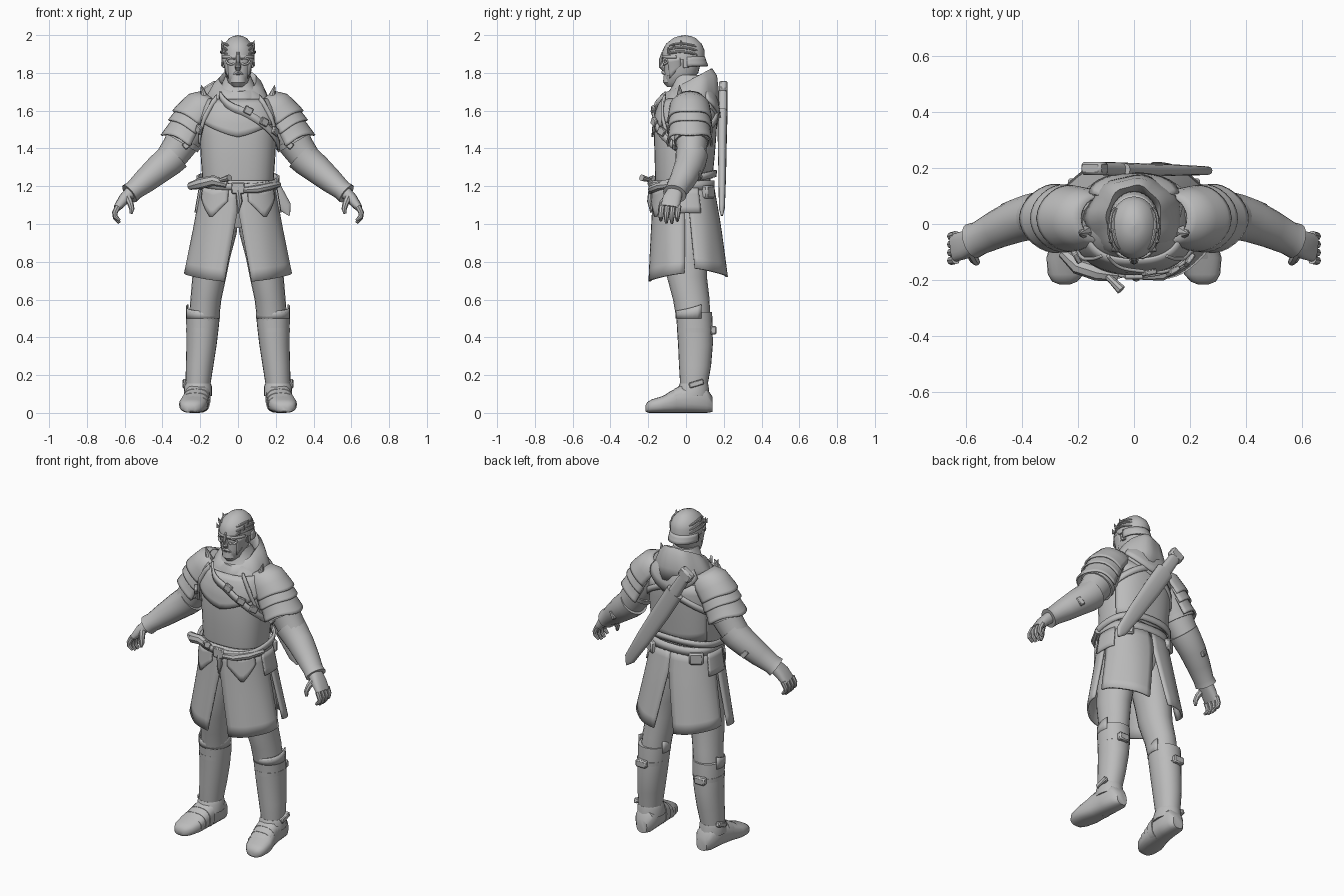
import bpy, bmesh, math
from mathutils import Vector, Matrix, Euler

old = bpy.data.objects.get("Cube")
if old:
    bpy.data.objects.remove(old, do_unlink=True)

grey = bpy.data.materials.new("plain_grey")
grey.use_nodes = True
tone = (0.5, 0.5, 0.5, 1)
grey.diffuse_color = tone
grey.node_tree.nodes["Principled BSDF"].inputs["Base Color"].default_value = tone
parts = []
Y, Z = Vector((0, 1, 0)), Vector((0, 0, 1))


def finish(name, bm, thick=0):
    bmesh.ops.remove_doubles(bm, verts=bm.verts, dist=0.0002)
    bmesh.ops.recalc_face_normals(bm, faces=bm.faces)
    mesh = bpy.data.meshes.new(name)
    bm.to_mesh(mesh)
    bm.free()
    mesh.materials.append(grey)
    ob = bpy.data.objects.new(name, mesh)
    bpy.context.collection.objects.link(ob)
    if thick:
        mod = ob.modifiers.new("thickness", "SOLIDIFY")
        mod.thickness, mod.offset = thick, 0
    parts.append(ob)


def spow(v, p):
    return math.copysign(abs(v) ** (2 / p), v)


def loft(name, rings, axis=None, p=2, n=20, s=1):
    """Skin rings (x, y, z, half width, half depth) along a path."""
    bm = bmesh.new()
    pts = [Vector(r[:3]) for r in rings]
    run = axis or (pts[-1] - pts[0]).normalized()
    ref = Z if abs(run.dot(Y)) > 0.7 else Y
    loops = []
    for i, r in enumerate(rings):
        t = axis or (pts[min(i + 1, len(pts) - 1)] - pts[max(i - 1, 0)]).normalized()
        u = (ref - t * t.dot(ref)).normalized()
        v = t.cross(u)
        loop = []
        for k in range(n):
            a = math.tau * k / n
            co = pts[i] + v * r[3] * spow(math.cos(a), p) + u * r[4] * spow(math.sin(a), p)
            loop.append(bm.verts.new((co.x * s, co.y, co.z)))
        loops.append(loop)
    for lo, hi in zip(loops, loops[1:]):
        for k in range(n):
            j = (k + 1) % n
            bm.faces.new((lo[k], lo[j], hi[j], hi[k]))
    bm.faces.new(loops[0])
    bm.faces.new(loops[-1])
    finish(name, bm)


def tube(name, pts, radii, s=1, n=8):
    loft(name, [(*q, r, r) for q, r in zip(pts, radii)], n=n, s=s)


def sheet(name, f, nu=16, nv=4, thick=0.01, s=1):
    """Thin plate from a function of u, v in 0..1."""
    bm = bmesh.new()
    grid = []
    for i in range(nu + 1):
        row = [f(i / nu, j / nv) for j in range(nv + 1)]
        grid.append([bm.verts.new((c[0] * s, c[1], c[2])) for c in row])
    for i in range(nu):
        for j in range(nv):
            bm.faces.new((grid[i][j], grid[i + 1][j], grid[i + 1][j + 1], grid[i][j + 1]))
    finish(name, bm, thick)


def box(name, loc, size, rot=(0, 0, 0), s=1):
    bm = bmesh.new()
    turn = Euler((rot[0], rot[1] * s, rot[2] * s)).to_matrix().to_4x4()
    place = Matrix.Translation((loc[0] * s, loc[1], loc[2]))
    bmesh.ops.create_cube(bm, size=1, matrix=place @ turn @ Matrix.Diagonal((*size, 1)))
    bmesh.ops.bevel(bm, geom=bm.edges[:], offset=min(size) * 0.2, affect="EDGES")
    finish(name, bm)


def both(maker, name, *args, **kw):
    for s, side in ((1, "left_"), (-1, "right_")):
        maker(side + name, *args, s=s, **kw)


def mix(a, b, t):
    return a + (b - a) * t


def lerp_rows(table, z):
    for lo, hi in zip(table, table[1:]):
        if z <= hi[0]:
            t = max(0, (z - lo[0]) / (hi[0] - lo[0]))
            return [mix(a, b, t) for a, b in zip(lo, hi)]
    return table[-1]


def surf(table, z, deg, off=0, p=2.5):
    """Point on a body of rows (z, half width, half depth, centre y); 0 degrees is front."""
    _, rx, ry, cy = lerp_rows(table, z)
    a = math.radians(deg)
    return ((rx + off) * spow(math.sin(a), p), cy - (ry + off) * spow(math.cos(a), p), z)


def band(name, table, a0, z0, a1, z1, width, off=0.01, thick=0.012, nu=24, s=1):
    def f(u, v):
        z = mix(z0, z1, u)
        x, y, _ = surf(table, z, mix(a0, a1, u), off)
        return x, y, z + (v - 0.5) * width
    sheet(name, f, nu, 1, thick, s)


# Torso and breastplate
torso = [(0.98, .13, .1, .0), (1.1, .175, .14, -.01), (1.25, .19, .147, -.017), (1.35, .197, .153, -.013),
         (1.47, .203, .16, -.01), (1.56, .203, .158, -.003), (1.63, .185, .142, .005),
         (1.68, .145, .12, .015), (1.73, .09, .088, .015), (1.79, .065, .07, 0)]
loft("torso", [(0, cy, z, rx, ry) for z, rx, ry, cy in torso], axis=Z, p=2.5, n=32)
sheet("breastplate", lambda u, v: surf(torso, mix(1.46 + 0.09 * abs(2 * u - 1), 1.66, v), mix(-68, 68, u), 0.008), 20, 6)
sheet("backplate", lambda u, v: surf(torso, mix(1.24 + 0.03 * abs(2 * u - 1), 1.62, v), mix(115, 245, u), 0.006), 20, 6)

# Hood resting on the shoulders
cowl = [(.175, .148, .02, 1.62, .01), (.15, .14, .025, 1.685, .02), (.12, .126, .03, 1.74, .045),
        (.098, .112, .025, 1.757, .06), (.075, .09, .01, 1.72, .04)]


def cowl_point(u, v):
    rx, ry, cy, z, tilt = cowl[round(v * 4)]
    a = math.tau * u
    fold = 1 + 0.03 * math.sin(7 * a)
    return rx * math.sin(a) * fold, cy - ry * math.cos(a) * fold, z - tilt * math.cos(a)


sheet("hood_cowl", cowl_point, 36, 4, 0.014)
sheet("hood_drape", lambda u, v: surf(torso, mix(1.66 - 0.1 * (1 - abs(2 * u - 1)), 1.75, v), mix(125, 235, u), 0.022), 14, 4, 0.016)

# Head and face
face = [(1.73, .03, .035, -.065), (1.75, .053, .065, -.05), (1.80, .069, .09, -.025),
        (1.86, .077, .098, -.018), (1.92, .077, .095, -.015), (1.97, .05, .06, -.01)]
loft("head", [(0, cy, z, rx, ry) for z, rx, ry, cy in face], axis=Z, p=2.2, n=24)
tube("nose", [(0, -.108, 1.865), (0, -.128, 1.83), (0, -.112, 1.815)], (.01, .017, .012))
tube("moustache", [(-.04, -.092, 1.785), (0, -.118, 1.803), (.04, -.092, 1.785)], (.006, .013, .006))
loft("beard", [(0, -.075, 1.725, .022, .025), (0, -.075, 1.75, .045, .047), (0, -.073, 1.785, .045, .045)], axis=Z)
both(box, "ear", (.074, 0, 1.85), (.015, .03, .05))

# Helmet
dome = [(1.87, .088, .112, -.014), (1.92, .088, .111, -.013), (1.955, .074, .094, -.011),
        (1.985, .045, .058, -.008), (1.994, .027, .034, -.006), (2.0, .001, .001, -.005)]
loft("helmet_dome", [(0, cy, z, rx, ry) for z, rx, ry, cy in dome], axis=Z, p=2, n=28)
band("helmet_brow", dome, -75, 1.885, 75, 1.885, .016, -.003, .008)
sheet("neck_guard", lambda u, v: surf(dome, 1.87, mix(100, 260, u), .018 * (1 - v) * math.sin(math.pi * u) - .003, 2)[:2]
      + (mix(1.835, 1.885, v),), 16, 3)
both(sheet, "cheek_guard", lambda u, v: surf(dome, 1.87, mix(42, 85, u), -.018 * (1 - v) - .005)[:2]
     + (mix(1.77 + .06 * u, 1.88, v),), 6, 4)
both(sheet, "eye_guard", lambda u, v: (.036 + mix(.019, .03, v) * math.cos(math.tau * u),
     -.118 + .02 * math.cos(math.tau * u) ** 2, 1.862 + mix(.012, .022, v) * math.sin(math.tau * u)), 16, 1)
tube("nose_guard", [(0, -.12, 1.91), (0, -.132, 1.87), (0, -.136, 1.835)], (.008, .011, .006))
for k in range(3):
    arc = [surf(dome, 1.9 + .022 * k + .012 * math.sin(i / 2), 40 + 13 * i, .001, 2) for i in range(8)]
    both(tube, f"helmet_wing_{k + 1}", arc, [.004] + [.007] * 6 + [.003])
    root = surf(dome, 1.91 + .018 * k, 50 + 18 * k)
    tip = (root[0] + .01, root[1] - .004, root[2] + .028)
    both(tube, f"helmet_spike_{k + 1}", [root, tip], (.01, .001))

# Arms, bracers and hands
both(loft, "upper_arm", [(.17, .02, 1.62, .1, .1), (.22, .025, 1.56, .105, .1), (.27, .03, 1.48, .098, .09),
                         (.32, .03, 1.4, .086, .08), (.37, .025, 1.33, .078, .078)])
both(loft, "bracer", [(.335, .03, 1.365, .088, .086), (.37, .025, 1.33, .083, .082), (.42, .01, 1.29, .077, .077),
                      (.49, -.02, 1.23, .066, .068), (.55, -.05, 1.18, .053, .06), (.575, -.06, 1.16, .056, .064)])
both(loft, "arm_band", [(.285, .03, 1.455, .102, .094), (.3, .03, 1.43, .1, .092)])
both(box, "arm_buckle", (.27, -.065, 1.42), (.045, .02, .035), (0, .7, 0))
both(box, "bracer_buckle", (.45, .07, 1.26), (.03, .02, .05), (0, .7, -.4))
both(loft, "palm", [(.57, -.06, 1.165, .034, .042), (.605, -.075, 1.13, .03, .05), (.64, -.085, 1.085, .02, .05)], p=2.6)
for k in range(4):
    y = -.04 - .029 * k
    drop = .012 * abs(k - 1.4)
    both(tube, f"finger_{k + 1}", [(.635, y, 1.095), (.652, y - .004, 1.06), (.65, y - .006, 1.03 + drop / 2), (.628, y - .006, 1.0 + drop)],
         (.016, .015, .013, .008))
both(tube, "thumb", [(.585, -.095, 1.145), (.57, -.125, 1.11), (.562, -.135, 1.08), (.566, -.138, 1.055)], (.02, .017, .014, .008))


# Layered shoulder plates
def plate(name, rows, wave=0, s=1):
    def f(u, v):
        i = min(int(v * (len(rows) - 1)), len(rows) - 2)
        cx, cz, r = [mix(a, b, v * (len(rows) - 1) - i) for a, b in zip(rows[i], rows[i + 1])]
        a = math.radians(mix(-105, 105, u))
        sag = wave * v * math.cos(a) ** 3
        return (cx + .8 * r * math.cos(a) + sag * .5, .02 + .9 * r * math.sin(a), cz + .6 * r * math.cos(a) - sag)
    sheet(name, f, 18, 6, 0.01, s)


both(plate, "shoulder_cap", [(.12, 1.65, .085), (.165, 1.625, .112), (.215, 1.565, .124), (.23, 1.545, .127)], .025)
both(plate, "shoulder_middle", [(.2, 1.575, .112), (.235, 1.52, .124), (.25, 1.495, .13)], .025)
both(plate, "shoulder_lower", [(.23, 1.52, .113), (.262, 1.465, .122), (.28, 1.43, .132)], .04)
both(tube, "shoulder_point", [(.175, -.03, 1.66), (.195, -.035, 1.735)], (.025, .002))

# Chest straps and buckles
band("front_baldric", torso, -30, 1.68, 80, 1.41, .045, .02)
band("back_baldric", torso, 80, 1.41, 210, 1.66, .04, .015)
band("back_cross_strap", torso, 135, 1.64, 265, 1.42, .04, .012)
both(band, "shoulder_strap", torso, 35, 1.66, 68, 1.45, .05, .016)
for k, (a, z) in enumerate([(10, 1.6), (32, 1.54), (-60, 1.5), (55, 1.49)]):
    box(f"strap_buckle_{k + 1}", surf(torso, z, a, .028), (.045, .02, .04), (0, .5, math.radians(a)))

# Belts and hanging gear
band("main_belt", torso, 0, 1.205, 360, 1.205, .05, .014, .016, 40)
sheet("loose_belt", lambda u, v: surf(torso, 1.215 - .035 * math.cos(math.tau * u) + .035 * v, 360 * u, .024), 40, 1, .014)
box("belt_buckle", (0, -.185, 1.19), (.07, .025, .06))
tube("belt_roll", [(-.255, -.1, 1.2), (-.2, -.15, 1.215), (-.13, -.175, 1.23), (-.06, -.185, 1.21)], (.02, .03, .028, .018))
tube("knife_grip", [(-.12, -.16, 1.22), (-.08, -.2, 1.235), (-.045, -.235, 1.245)], (.014, .013, .018))
tube("belt_knot", [(.03, -.185, 1.18), (.1, -.18, 1.185), (.17, -.14, 1.2), (.215, -.06, 1.21)], (.015, .022, .022, .016))
tube("belt_tail", [(0, -.185, 1.18), (.008, -.19, 1.12), (0, -.185, 1.06)], (.014, .016, .004))
both(box, "belt_pouch", (.15, .115, 1.17), (.08, .045, .07), (0, 0, -.6))

# Four-panel split skirt and hip flaps
skirt = [(.68, .29, .21, .014), (1.0, .226, .178, .0), (1.2, .192, .155, -.012)]


def panel(name, start, end, gap, low, s=1):
    def f(u, v):
        z = mix(low + .045 * u, 1.2, v)
        slit = max(0, min(1, (1.07 - z) / .36))
        deg = mix(start + gap * slit, end - gap * .3 * slit, u)
        return surf(skirt, z, deg, .004 * math.sin(9 * u) * (1 - v))
    sheet(name, f, 14, 8, 0.012, s)


both(panel, "front_skirt", 0, 90, 10, .695)
both(panel, "back_skirt", 180, 94, -10, .72)
both(sheet, "hip_flap", lambda u, v: surf(skirt, mix(1.03 + .1 * abs(2 * u - .9), 1.19, v), mix(10, 62, u), .01), 10, 4, .01)
both(sheet, "side_flap", lambda u, v: surf(skirt, mix(1.06, 1.19, v), mix(78, 112, u), .01), 8, 4, .01)

# Legs, greaves and boots
both(loft, "thigh", [(.08, 0, 1.12, .085, .11), (.115, 0, .95, .108, .118), (.14, .003, .82, .098, .112), (.152, .005, .72, .09, .106),
                     (.17, .028, .6, .082, .097), (.182, .04, .48, .08, .088)], axis=Z)
both(loft, "greave", [(.213, .042, .11, .062, .07), (.212, .042, .15, .066, .073), (.203, .048, .25, .073, .085),
                      (.193, .05, .36, .08, .092), (.187, .046, .47, .087, .095), (.185, .042, .535, .089, .096)], axis=Z, p=2.1, n=24)
both(sheet, "knee_rim", lambda u, v: (.185 + .088 * math.sin(math.radians(mix(-115, 115, u))),
     .042 - .094 * math.cos(math.radians(mix(-115, 115, u))), mix(.5, .54 + .035 * abs(2 * u - 1) ** 2, v)), 16, 2, .006)
both(loft, "boot", [(.205, .14, .045, .035, .04), (.208, .11, .066, .06, .066), (.213, .03, .078, .066, .078), (.222, -.05, .064, .07, .064),
                    (.235, -.12, .045, .077, .045), (.243, -.18, .036, .064, .036), (.247, -.205, .029, .045, .028),
                    (.247, -.215, .024, .02, .014)], axis=Y, p=2.6)
both(loft, "boot_cuff", [(.211, .035, .09, .074, .09), (.212, .04, .14, .074, .08), (.212, .042, .155, .068, .075)], axis=Z)
for k in range(3):
    both(loft, f"instep_plate_{k + 1}", [(.215 + .006 * k, -.02 - .035 * k, .075 - .009 * k, .07, .075 - .012 * k),
         (.22 + .006 * k, -.06 - .035 * k, .066 - .009 * k, .074, .062 - .012 * k)], axis=Y, p=2.5)
both(loft, "calf_strap", [(.19, .048, .425, .084, .096), (.189, .048, .45, .086, .097)], axis=Z, p=2.1)
both(box, "calf_buckle", (.2, .145, .438), (.07, .035, .045))
both(box, "ankle_buckle", (.28, .055, .155), (.025, .08, .03), (.3, 0, 0))

# Sheathed sword slung across the back
loft("sword_sheath", [(.272, .19, 1.045, .004, .006), (.25, .19, 1.09, .034, .016), (.15, .192, 1.25, .046, .02),
                      (.03, .192, 1.44, .054, .024), (-.06, .194, 1.585, .054, .026)], p=2.6, n=16)
loft("sword_grip", [(-.06, .195, 1.585, .036, .024), (-.135, .197, 1.705, .032, .022)], p=3)
box("sword_pommel", (-.14, .198, 1.715), (.085, .045, .06), (0, -.56, 0))

# Smooth shading with crisp edges
bpy.ops.object.select_all(action="DESELECT")
for ob in parts:
    ob.select_set(True)
bpy.context.view_layer.objects.active = parts[0]
bpy.ops.object.shade_smooth_by_angle(angle=math.radians(40))
